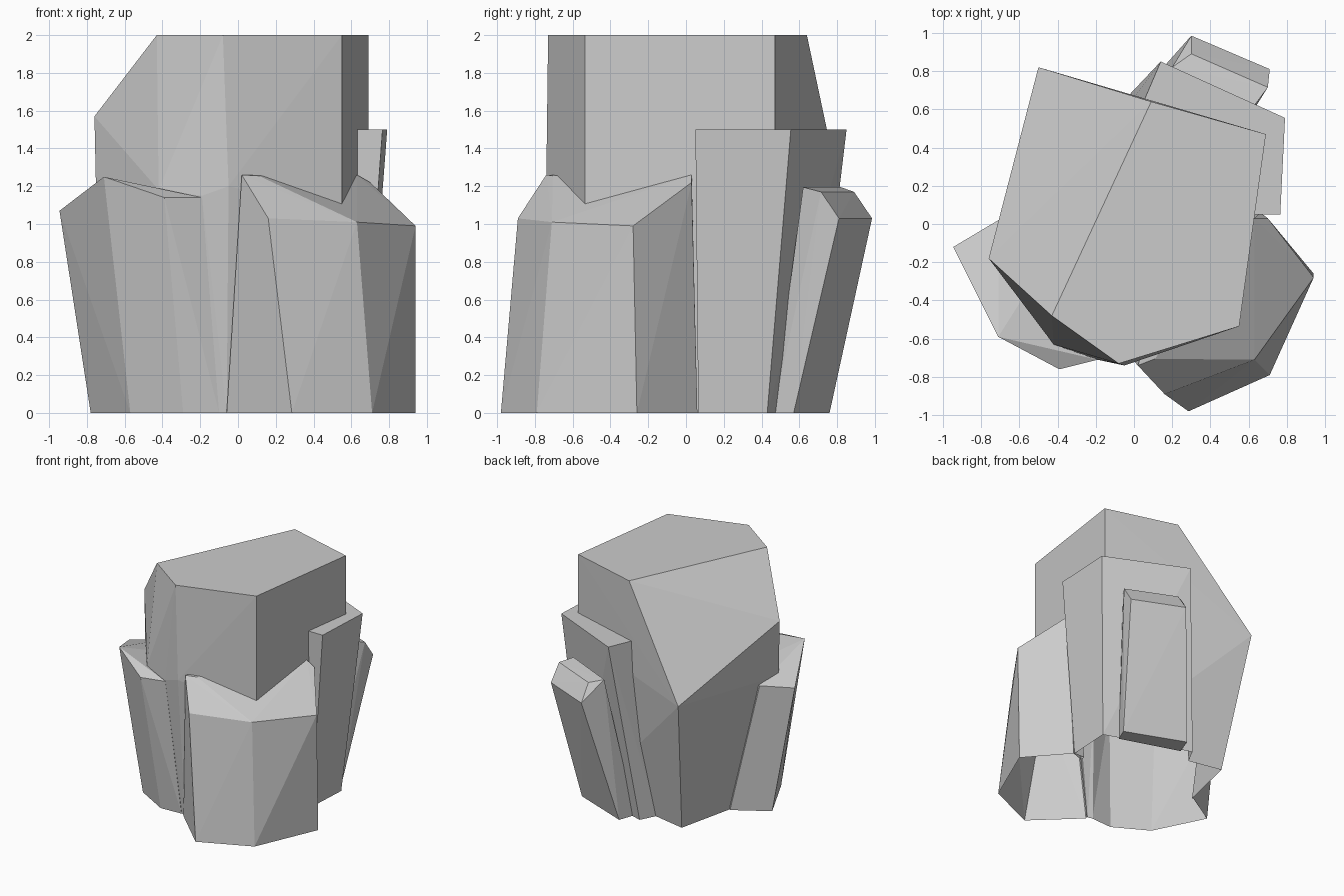
import bpy, bmesh, math

if "Cube" in bpy.data.objects:
    bpy.data.objects.remove(bpy.data.objects["Cube"])


def pillar(name, points):
    """Faceted stone block wrapped around a few corner points."""
    bm = bmesh.new()
    for p in points:
        bm.verts.new(p)
    res = bmesh.ops.convex_hull(bm, input=bm.verts[:])
    junk = [g for g in set(res["geom_interior"] + res["geom_unused"])
            if isinstance(g, bmesh.types.BMVert)]
    bmesh.ops.delete(bm, geom=junk, context='VERTS')
    bmesh.ops.dissolve_limit(bm, angle_limit=math.radians(1.0),
                             verts=bm.verts[:], edges=bm.edges[:])
    bmesh.ops.recalc_face_normals(bm, faces=bm.faces[:])
    me = bpy.data.meshes.new(name)
    bm.to_mesh(me)
    bm.free()
    ob = bpy.data.objects.new(name, me)
    bpy.context.collection.objects.link(ob)
    return ob


def ring(z, *xy):
    return [(x, y, z) for x, y in xy]


# Tall central rock with sloped left shoulder
main = pillar("rock_cluster",
    ring(2, (-.43, -.48), (-.08, -.73), (.55, -.535), (.69, .47), (.09, .64))
    + [(-.5, .82, 1.15), (-.76, -.18, 1.57), (-.75, -.18, 1.1),
       (-.42, -.63, 1.18), (-.19, -.71, 1.15), (-.05, -.74, 1.2),
       (.55, -.535, 1.05), (.69, .47, 1.3)]
    + ring(0, (-.38, .60), (-.55, -.15), (-.3, -.55), (-.06, -.63),
           (.5, -.45), (.6, .4)))

# Front right rock
front = pillar("front_rock",
    [(.02, -.74, 1.26), (.11, -.705, 1.255), (.63, .03, 1.26), (.70, .03, 1.22),
     (.16, -.89, 1.03), (.63, -.71, 1.01), (.94, -.28, .99), (.2, -.2, 1.26)]
    + ring(0, (.285, -.98), (.71, -.79), (.94, -.26), (.66, .06),
           (-.06, -.65), (.2, -.1)))

# Left rock
left = pillar("left_rock",
    [(-.945, -.12, 1.07), (-.71, -.59, 1.25), (-.39, -.76, 1.14),
     (-.19, -.71, 1.14), (-.42, -.63, 1.185), (-.71, .02, 1.08), (-.4, -.1, 1.08)]
    + ring(0, (-.78, -.05), (-.57, -.47), (-.29, -.63), (-.1, -.62),
           (-.5, .12), (-.2, -.1)))

# Back slab
back = pillar("back_rock",
    ring(1.5, (.14, .85), (.79, .555), (.765, .05), (.05, .64), (.4, .05))
    + ring(0, (-.03, .67), (.675, .43), (.655, .065), (-.1, .53), (.3, .07)))

# Fuse into one shell
for part in (front, left, back):
    mod = main.modifiers.new("join", 'BOOLEAN')
    mod.operation = 'UNION'
    mod.solver = 'EXACT'
    mod.object = part
bpy.context.view_layer.update()
dg = bpy.context.evaluated_depsgraph_get()
fused = bpy.data.meshes.new_from_object(main.evaluated_get(dg))
main.modifiers.clear()
main.data = fused
for part in (front, left, back):
    bpy.data.objects.remove(part)

# Open underside
bm = bmesh.new()
bm.from_mesh(fused)
under = [f for f in bm.faces if all(v.co.z < .005 for v in f.verts)]
bmesh.ops.delete(bm, geom=under, context='FACES')
bm.to_mesh(fused)
bm.free()

# Small outer rock with bevelled top
pillar("small_back_rock",
    ring(1.03, (.30, .985), (.71, .81))
    + ring(1.17, (.30, .89), (.70, .715))
    + ring(1.195, (.20, .82), (.63, .62))
    + ring(0, (.10, .76), (.585, .57), (.54, .46), (.05, .62)))
